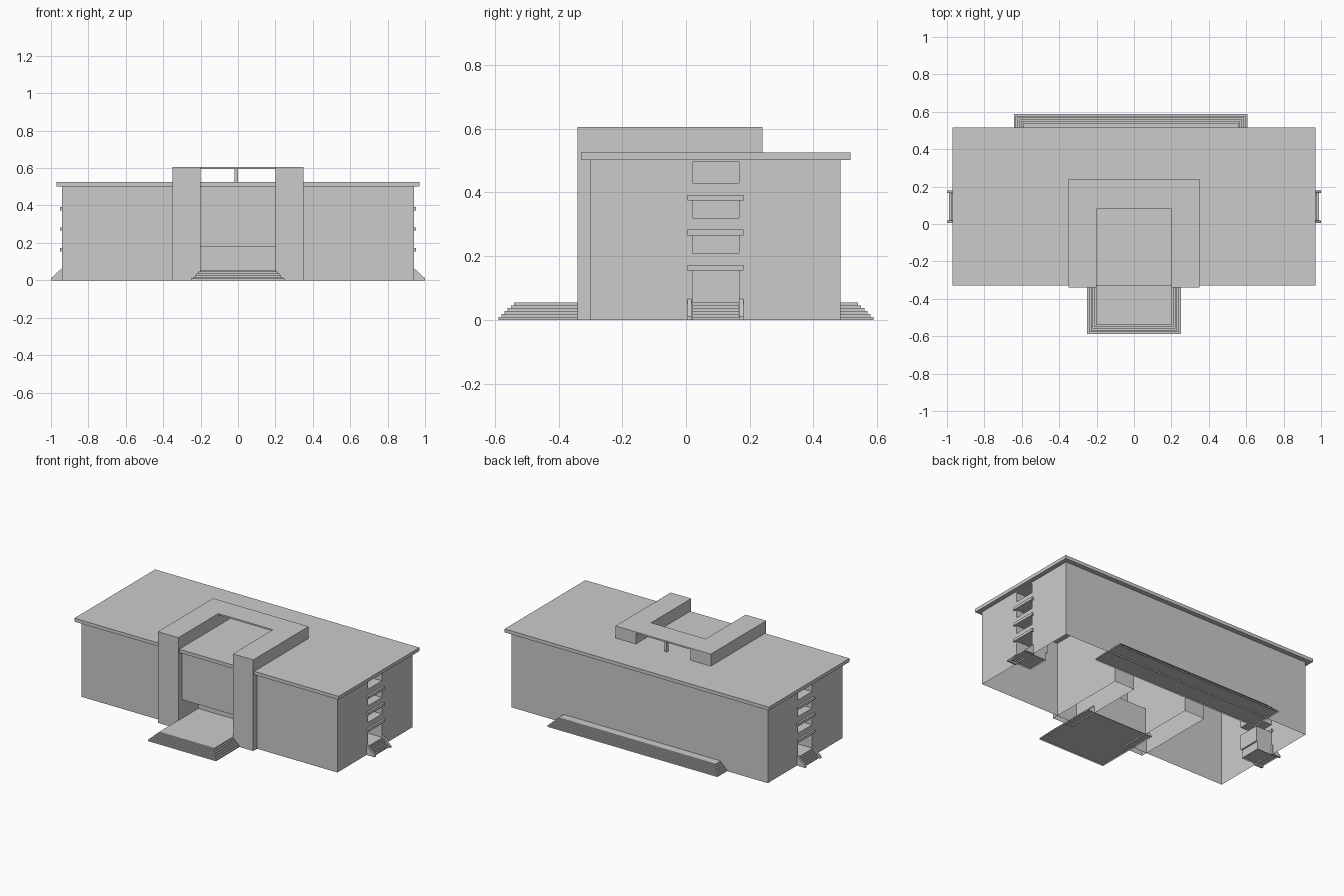
import bpy, bmesh

if "Cube" in bpy.data.objects:
    bpy.data.objects.remove(bpy.data.objects["Cube"])


def add_box(bm, x0, x1, y0, y1, z0, z1):
    """Add an axis-aligned box to a bmesh."""
    vs = bmesh.ops.create_cube(bm, size=1)["verts"]
    for v in vs:
        v.co = (x1 if v.co.x > 0 else x0, y1 if v.co.y > 0 else y0, z1 if v.co.z > 0 else z0)


def finish(name, bm):
    me = bpy.data.meshes.new(name)
    bm.to_mesh(me)
    bm.free()
    ob = bpy.data.objects.new(name, me)
    bpy.context.collection.objects.link(ob)
    return ob


def boxes(name, dims, mirror=False):
    bm = bmesh.new()
    for d in dims:
        add_box(bm, *d)
        if mirror:
            add_box(bm, -d[1], -d[0], *d[2:])
    return finish(name, bm)


def remove_underside(ob):
    """Open the bottom of a shell that sits on the ground."""
    bm = bmesh.new()
    bm.from_mesh(ob.data)
    low = [f for f in bm.faces if f.normal.z < -0.9 and f.calc_center_median().z < 0.001]
    bmesh.ops.delete(bm, geom=low, context="FACES_ONLY")
    bm.to_mesh(ob.data)
    bm.free()


# Main block with entrance recess and side openings
body = boxes("main_block", [(-0.94, 0.94, -0.30, 0.485, 0, 0.502)])
openings = [(0.055, 0.157), (0.21, 0.265), (0.32, 0.375), (0.43, 0.495)]
cutters = [
    boxes("entrance_cutter", [(-0.2, 0.2, -0.5, -0.13, -0.1, 0.178)]),
    boxes("side_cutter", [(0.82, 1.1, 0.02, 0.167, a, b) for a, b in openings], True),
]
for c in cutters:
    m = body.modifiers.new("cut", "BOOLEAN")
    m.operation = "DIFFERENCE"
    m.solver = "EXACT"
    m.object = c
    c.hide_render = True
dg = bpy.context.evaluated_depsgraph_get()
body.data = bpy.data.meshes.new_from_object(body.evaluated_get(dg))
body.modifiers.clear()
for c in cutters:
    bpy.data.objects.remove(c)
remove_underside(body)

# Overhanging roof slab
boxes("roof_slab", [(-0.97, 0.97, -0.33, 0.517, 0.502, 0.525)])

# Entrance portal: two deep piers rising through the roof, bridge and post
piers = boxes("portal_piers", [(0.2, 0.35, -0.34, 0.24, 0, 0.605)], True)
remove_underside(piers)
boxes("portal_bridge", [(-0.2, 0.2, 0.08, 0.24, 0.595, 0.605)])
boxes("bridge_post", [(-0.018, 0.0, 0.21, 0.228, 0.525, 0.595)])

# Steps: layers that shrink towards the top
N, H, RUN = 6, 0.0092, 0.0095
front, back, side = [], [], []
for i in range(N):
    z, d = i * H, i * RUN
    front.append((-0.25 + d, 0.25 - d, -0.588 + d, -0.13, z, z + H))
    back.append((-0.642 + d, 0.606 - d, 0.36, 0.588 - d, z, z + H))
    side.append((0.83, 0.988 - 0.9 * d, 0.02, 0.167, z, z + H))
for name, dims, mir in (("front_steps", front, False), ("back_steps", back, False),
                        ("side_steps", side, True)):
    remove_underside(boxes(name, dims, mir))

# Canopy bars above the side openings
boxes("side_canopies", [(0.93, 0.953, 0.005, 0.18, z, z + 0.018) for z in (0.155, 0.265, 0.374)], True)

# Sloped cheek walls beside the side steps
bm = bmesh.new()
profile = [(0.935, 0), (1.0, 0), (1.0, 0.01), (0.94, 0.066), (0.935, 0.066)]
for s in (1, -1):
    for y in (0.005, 0.167):
        f = bm.faces.new([bm.verts.new((s * x, y, z)) for x, z in profile])
        g = bmesh.ops.extrude_face_region(bm, geom=[f], use_keep_orig=True)["geom"]
        for v in g:
            if isinstance(v, bmesh.types.BMVert):
                v.co.y += 0.013
bmesh.ops.recalc_face_normals(bm, faces=bm.faces)
finish("step_cheeks", bm)
